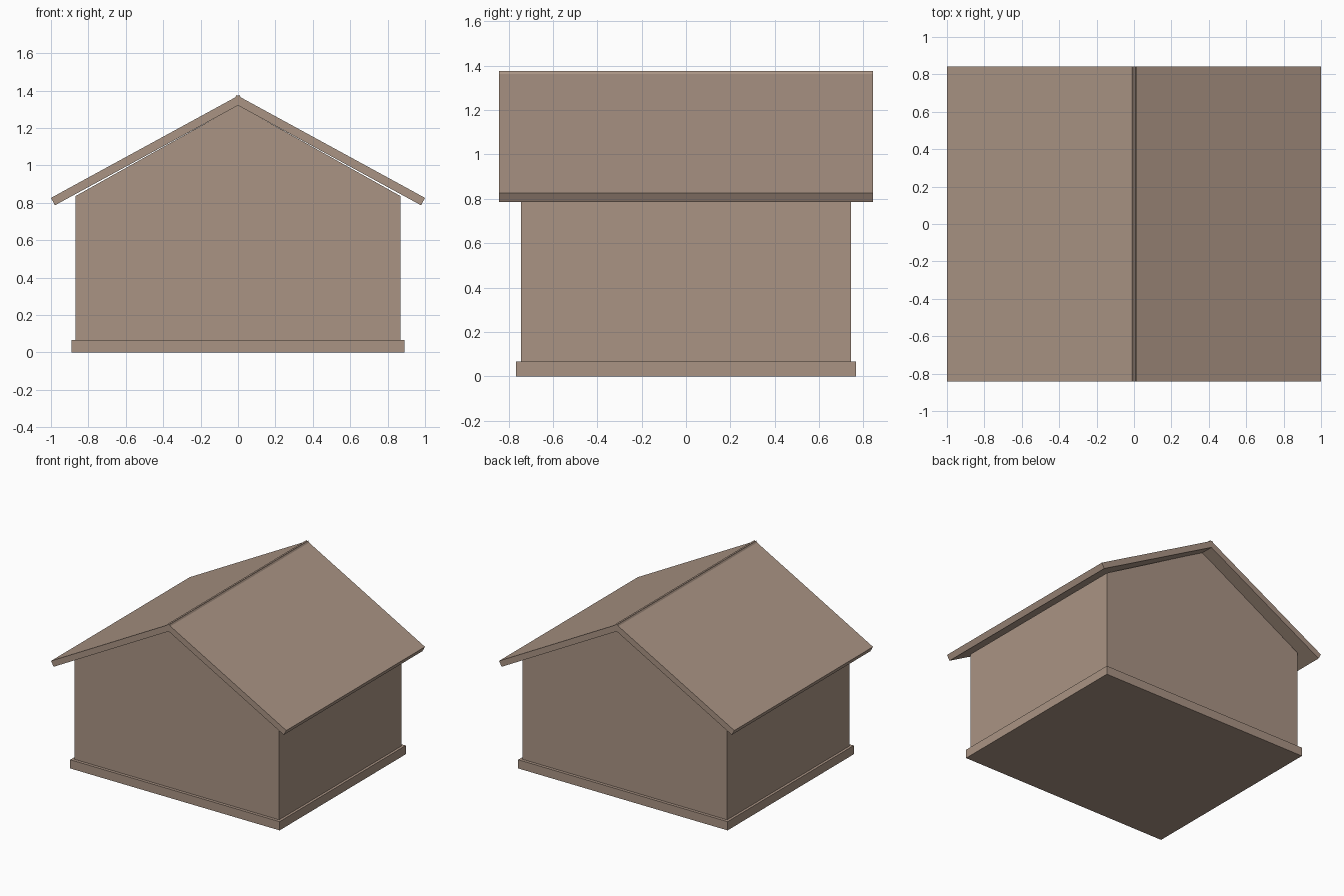
import bpy
import bmesh
from mathutils import Vector

if "Cube" in bpy.data.objects:
    bpy.data.objects.remove(bpy.data.objects["Cube"])

# One flat colour for the whole house
mat = bpy.data.materials.new("warm_taupe")
mat.diffuse_color = (0.40, 0.295, 0.23, 1.0)
mat.use_nodes = True
mat.node_tree.nodes["Principled BSDF"].inputs["Base Color"].default_value = mat.diffuse_color


def prism(name, profile, half_depth):
    """Extrude a closed x-z profile along y, centred on y = 0."""
    bm = bmesh.new()
    face = bm.faces.new([bm.verts.new((x, -half_depth, z)) for x, z in profile])
    ext = bmesh.ops.extrude_face_region(bm, geom=[face])
    moved = [g for g in ext["geom"] if isinstance(g, bmesh.types.BMVert)]
    bmesh.ops.translate(bm, verts=moved, vec=(0, 2 * half_depth, 0))
    bmesh.ops.recalc_face_normals(bm, faces=bm.faces)
    mesh = bpy.data.meshes.new(name)
    bm.to_mesh(mesh)
    bm.free()
    mesh.materials.append(mat)
    obj = bpy.data.objects.new(name, mesh)
    bpy.context.collection.objects.link(obj)
    return obj


# Foundation slab
prism("foundation", [(-0.89, 0), (0.89, 0), (0.89, 0.067), (-0.89, 0.067)], 0.766)

# Gabled walls
prism("walls", [(-0.87, 0.067), (0.87, 0.067), (0.87, 0.835),
                (0, 1.322), (-0.87, 0.835)], 0.743)

# Two sloping roof boards whose ends cross slightly at the ridge
eave, ridge = Vector((1.0, 0.826)), Vector((-0.008, 1.376))
slope = (ridge - eave).normalized()
down = Vector((-slope.y, slope.x)) * 0.045
board = [eave, ridge, ridge + down, eave + down]
for side, name in ((1, "roof_right"), (-1, "roof_left")):
    prism(name, [(side * p.x, p.y) for p in board], 0.842)
